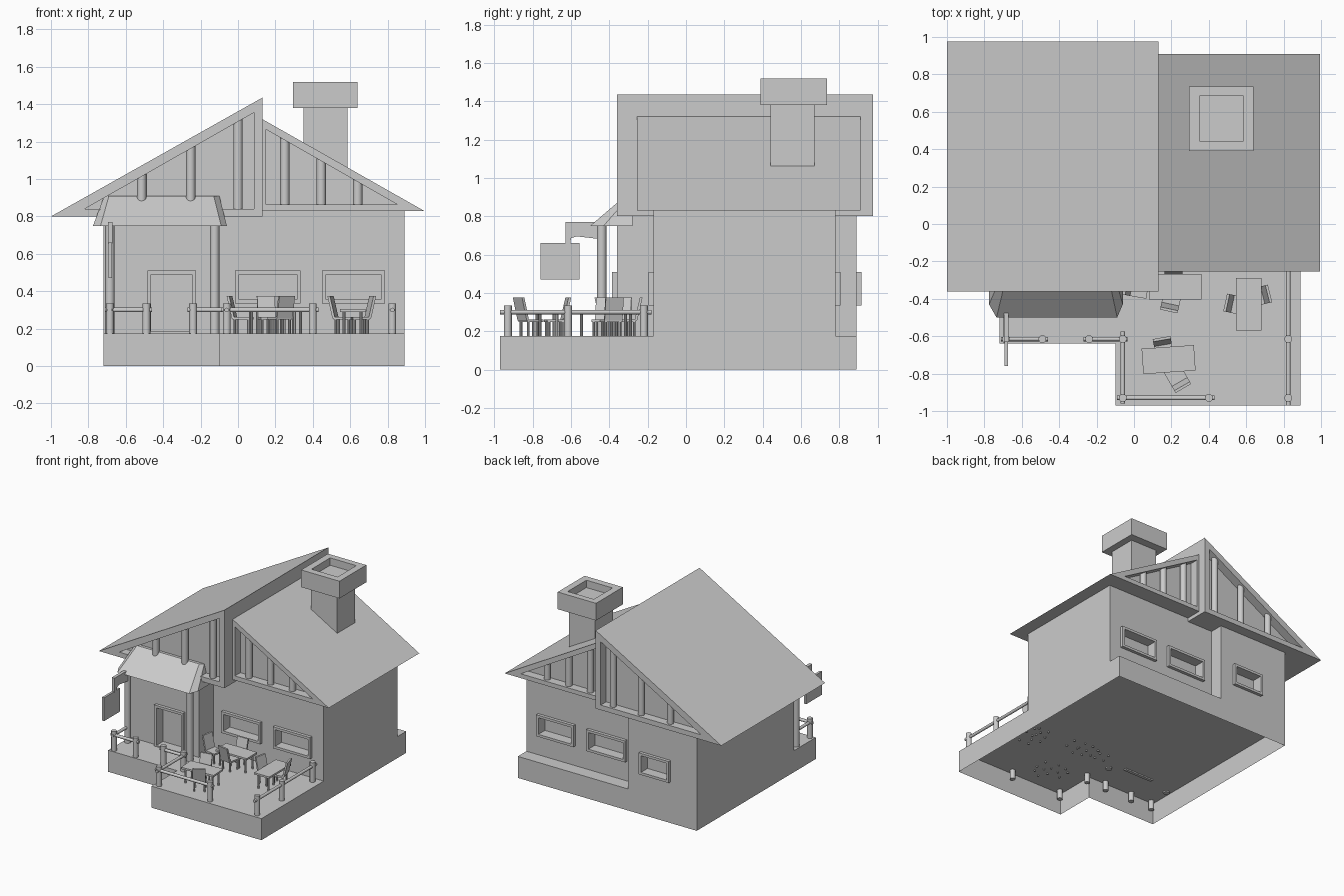
import bpy, bmesh, math
from mathutils import Vector, Matrix

if "Cube" in bpy.data.objects:
    bpy.data.objects.remove(bpy.data.objects["Cube"])


def skin(bm, loops, cap_start=True, cap_end=True, closed=False):
    """Join matching point loops with quads, optionally capping the ends."""
    rings = [[bm.verts.new(p) for p in loop] for loop in loops]
    n = len(rings[0])
    pairs = list(zip(rings, rings[1:])) + ([(rings[-1], rings[0])] if closed else [])
    for a, b in pairs:
        for i in range(n):
            j = (i + 1) % n
            bm.faces.new((a[i], a[j], b[j], b[i]))
    if cap_start and not closed:
        bm.faces.new(rings[0])
    if cap_end and not closed:
        bm.faces.new(rings[-1])


def rect(x0, x1, y0, y1, z):
    return [(x0, y0, z), (x1, y0, z), (x1, y1, z), (x0, y1, z)]


def box(bm, x0, x1, y0, y1, z0, z1):
    skin(bm, [rect(x0, x1, y0, y1, z0), rect(x0, x1, y0, y1, z1)])


def tube(bm, a, b, r, sides=12):
    a, b = Vector(a), Vector(b)
    d = b - a
    m = Matrix.Translation((a + b) / 2) @ d.to_track_quat('Z', 'Y').to_matrix().to_4x4()
    bmesh.ops.create_cone(bm, cap_ends=True, segments=sides, radius1=r, radius2=r,
                          depth=d.length, matrix=m)


def finish(name, bm, smooth=False):
    bmesh.ops.recalc_face_normals(bm, faces=bm.faces)
    me = bpy.data.meshes.new(name)
    bm.to_mesh(me)
    bm.free()
    if smooth:
        for p in me.polygons:
            p.use_smooth = True
        me.set_sharp_from_angle(angle=math.radians(40))
    ob = bpy.data.objects.new(name, me)
    bpy.context.collection.objects.link(ob)
    return ob


def box_object(name, *dims):
    bm = bmesh.new()
    box(bm, *dims)
    return finish(name, bm)


FLOOR = 0.175

# Raised terrace platform, open underneath
outline = [(-0.72, -0.64), (-0.10, -0.64), (-0.10, -0.97), (0.89, -0.97), (0.89, 0.89), (-0.72, 0.89)]
bm = bmesh.new()
skin(bm, [[(x, y, z) for x, y in outline] for z in (0, FLOOR)], cap_start=False)
finish("platform", bm)

# House walls
left_wall = box_object("left_house_walls", -0.72, -0.10, -0.36, 0.89, FLOOR, 0.80)
right_wall = box_object("right_house_walls", -0.10, 0.89, -0.17, 0.78, FLOOR, 0.83)


# Window and door openings: raised frame around a hole recessed in the wall
def opening(name, wall, x0, x1, z0, z1, y, side):
    t, out = 0.02, y + side * 0.025
    def loop(i, yy):
        return [(x0 + i, yy, z0 + i), (x1 - i, yy, z0 + i), (x1 - i, yy, z1 - i), (x0 + i, yy, z1 - i)]
    bm = bmesh.new()
    skin(bm, [loop(t, out), loop(0, out), loop(0, y), loop(t, y)], closed=True)
    finish(name + "_frame", bm)
    ys = sorted((y + side * 0.05, y - side * 0.06))
    cutter = box_object(name + "_cutter", x0 + t, x1 - t, ys[0], ys[1], z0 + t, z1 - t)
    cutter.hide_render = True
    mod = wall.modifiers.new("opening", 'BOOLEAN')
    mod.operation, mod.object = 'DIFFERENCE', cutter
    return cutter


cutters = [opening("door", left_wall, -0.485, -0.225, 0.165, 0.51, -0.36, -1),
           opening("left_back_window", left_wall, -0.485, -0.215, 0.335, 0.51, 0.89, 1)]
for tag, y, side in (("front", -0.17, -1), ("back", 0.78, 1)):
    cutters.append(opening(tag + "_window_inner", right_wall, -0.015, 0.335, 0.335, 0.51, y, side))
    cutters.append(opening(tag + "_window_outer", right_wall, 0.45, 0.785, 0.335, 0.51, y, side))
dg = bpy.context.evaluated_depsgraph_get()
for wall in (left_wall, right_wall):
    baked = bpy.data.meshes.new_from_object(wall.evaluated_get(dg))
    wall.modifiers.clear()
    wall.data = baked
for c in cutters:
    bpy.data.objects.remove(c)


# Half-gable roofs with recessed gable ends and timber posts
def roof(name, outer, inner, y0, y1, posts):
    depth = 0.07
    at = lambda pts, y: [(x, y, z) for x, z in pts]
    bm = bmesh.new()
    skin(bm, [at(inner, y0 + depth), at(inner, y0), at(outer, y0),
              at(outer, y1), at(inner, y1), at(inner, y1 - depth)])
    finish(name, bm)
    (ex, ez), (ax, az) = inner[0], inner[2]
    bm = bmesh.new()
    for x in posts:
        top = ez + (az - ez) * (x - ex) / (ax - ex) + 0.015
        for y in (y0 + 0.04, y1 - 0.04):
            tube(bm, (x, y, ez - 0.015), (x, y, top), 0.025)
    finish(name + "_gable_posts", bm, True)


roof("left_roof", [(-1, 0.80), (0.13, 0.80), (0.13, 1.435)],
     [(-0.82, 0.84), (0.085, 0.84), (0.085, 1.355)], -0.36, 0.975, (-0.515, -0.253, 0.0))
roof("right_roof", [(0.995, 0.83), (0.13, 0.83), (0.13, 1.32)],
     [(0.85, 0.865), (0.15, 0.865), (0.15, 1.265)], -0.255, 0.91, (0.25, 0.445, 0.64))

# Chimney with hollow cap
box_object("chimney_shaft", 0.35, 0.585, 0.44, 0.67, 0.95, 1.38)
bm = bmesh.new()
hole, rim = (0.35, 0.585, 0.445, 0.685), (0.295, 0.64, 0.39, 0.735)
skin(bm, [rect(*hole, 1.46), rect(*hole, 1.52), rect(*rim, 1.52), rect(*rim, 1.38)])
finish("chimney_cap", bm)

# Door canopy and its columns
bm = bmesh.new()
skin(bm, [[(-0.775, -0.28, 0.75), (-0.775, -0.43, 0.75), (-0.735, -0.50, 0.75),
           (-0.09, -0.50, 0.75), (-0.06, -0.43, 0.75), (-0.06, -0.28, 0.75)],
          [(-0.715, -0.28, 0.91), (-0.715, -0.29, 0.91), (-0.69, -0.313, 0.91),
           (-0.13, -0.313, 0.91), (-0.10, -0.29, 0.91), (-0.10, -0.28, 0.91)]])
finish("door_canopy", bm)
bm = bmesh.new()
for x in (-0.685, -0.125):
    tube(bm, (x, -0.44, FLOOR - 0.01), (x, -0.44, 0.755), 0.025)
finish("canopy_columns", bm, True)

# Hanging sign on a bracket
bm = bmesh.new()
side = [(-0.63, 0.655), (-0.605, 0.655), (-0.60, 0.685), (-0.57, 0.695), (-0.44, 0.68), (-0.44, 0.77), (-0.63, 0.77)]
skin(bm, [[(x, y, z) for y, z in side] for x in (-0.695, -0.67)])
finish("sign_bracket", bm)
box_object("sign_board", -0.692, -0.673, -0.76, -0.555, 0.47, 0.66)

# Terrace railing
bm = bmesh.new()
for x, y in ((-0.685, -0.615), (-0.49, -0.615), (-0.24, -0.615), (-0.06, -0.615), (-0.06, -0.93),
             (0.40, -0.93), (0.825, -0.93), (0.825, -0.615), (0.825, -0.22)):
    tube(bm, (x, y, 0.10), (x, y, 0.335), 0.021)
finish("railing_posts", bm, True)
bm = bmesh.new()
for x0, y0, x1, y1 in ((-0.71, -0.615, -0.46, -0.615), (-0.685, -0.64, -0.685, -0.44),
                       (-0.27, -0.615, -0.035, -0.615), (-0.06, -0.575, -0.06, -0.96),
                       (-0.09, -0.93, 0.43, -0.93), (0.825, -0.97, 0.825, -0.18)):
    tube(bm, (x0, y0, 0.30), (x1, y1, 0.30), 0.012)
finish("railing_bars", bm, True)


# Furniture: one mesh each, placed several times
def place(source, names_and_spots):
    for i, (x, y, turn) in enumerate(names_and_spots):
        ob = source if i == 0 else source.copy()
        if i:
            bpy.context.collection.objects.link(ob)
        ob.location = (x, y, 0)
        ob.rotation_euler.z = math.radians(turn)


bm = bmesh.new()
box(bm, -0.14, 0.14, -0.068, 0.068, 0.29, 0.305)
for x in (-0.115, 0.115):
    for y in (-0.045, 0.045):
        tube(bm, (x, y, 0.165), (x, y, 0.295), 0.008, 8)
place(finish("table", bm), [(0.22, -0.335, 0), (0.6125, -0.43, 90), (0.185, -0.725, 4)])

bm = bmesh.new()
box(bm, -0.048, 0.048, 0.005, 0.10, 0.248, 0.262)
skin(bm, [rect(-0.048, 0.048, 0.0, 0.014, 0.255), rect(-0.048, 0.048, -0.028, -0.014, 0.375)])
for x in (-0.038, 0.038):
    for y in (0.015, 0.088):
        tube(bm, (x, y, 0.165), (x, y, 0.255), 0.007, 8)
place(finish("chair", bm), [(0.25, -0.855, 30), (0.152, -0.635, 190), (0.70, -0.378, 104),
                            (0.515, -0.425, -102), (0.192, -0.44, -12), (-0.025, -0.335, -100),
                            (0.21, -0.255, 180)])
